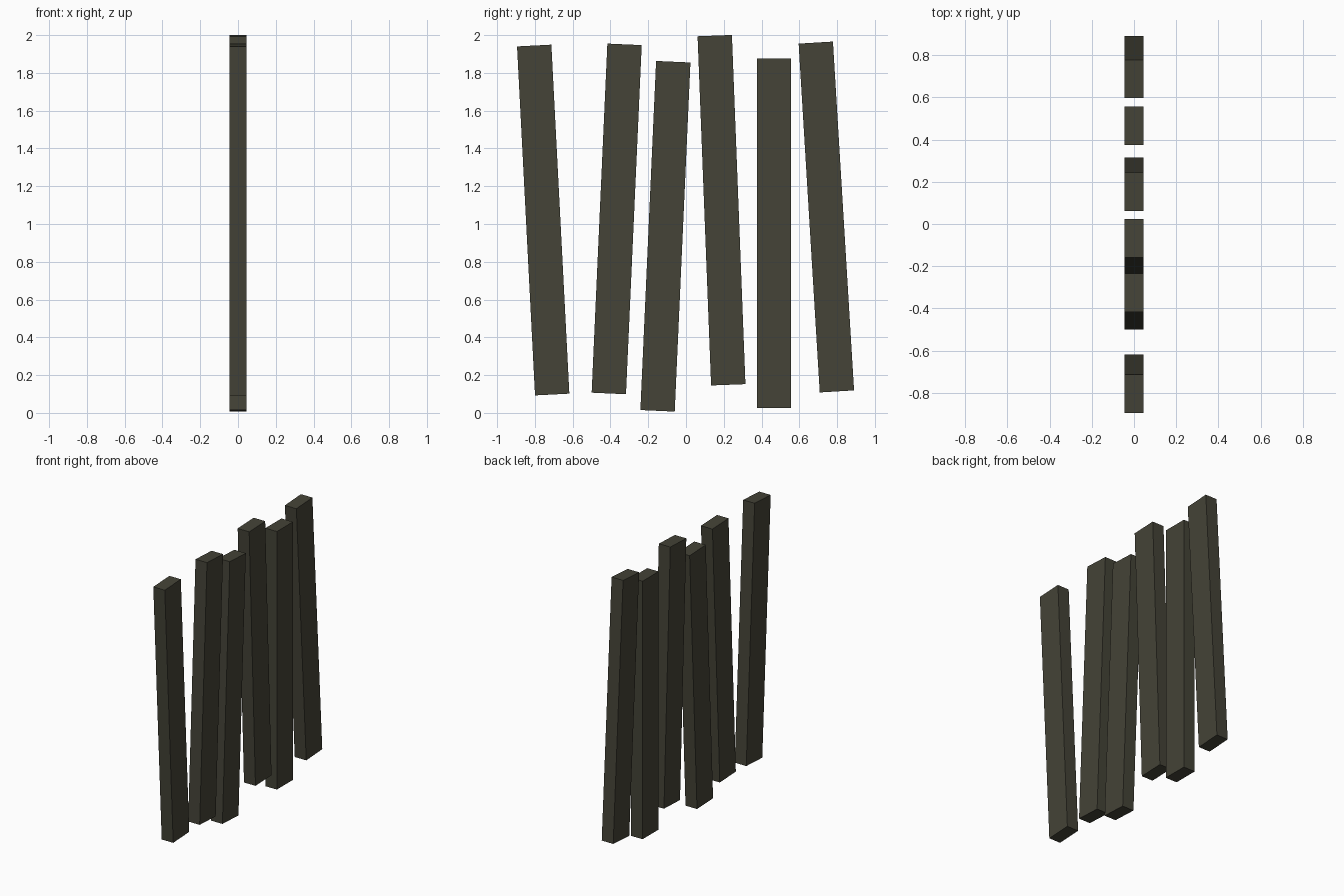
import bpy

if "Cube" in bpy.data.objects:
    bpy.data.objects.remove(bpy.data.objects["Cube"])

# Plank dimensions: thickness, width, length
SIZE = (0.091, 0.182, 1.85)

# Per plank: centre y, centre z, lean of the top toward +y (radians)
PLANKS = [
    (-0.756, 1.021, -0.0515),
    (-0.367, 1.027, 0.045),
    (-0.109, 0.935, 0.045),
    (0.188, 1.073, -0.0387),
    (0.466, 0.951, 0.0),
    (0.743, 1.037, -0.0605),
]

wood = bpy.data.materials.new("dark_olive_wood")
wood.diffuse_color = (0.058, 0.056, 0.038, 1.0)
wood.use_nodes = True
wood.node_tree.nodes["Principled BSDF"].inputs["Base Color"].default_value = wood.diffuse_color


def add_plank(index, y, z, lean):
    bpy.ops.mesh.primitive_cube_add(size=1, location=(0, y, z), rotation=(-lean, 0, 0))
    plank = bpy.context.object
    plank.name = f"fence_plank_{index}"
    plank.scale = SIZE
    plank.data.materials.append(wood)


# Row of leaning planks
for i, spec in enumerate(PLANKS, 1):
    add_plank(i, *spec)
